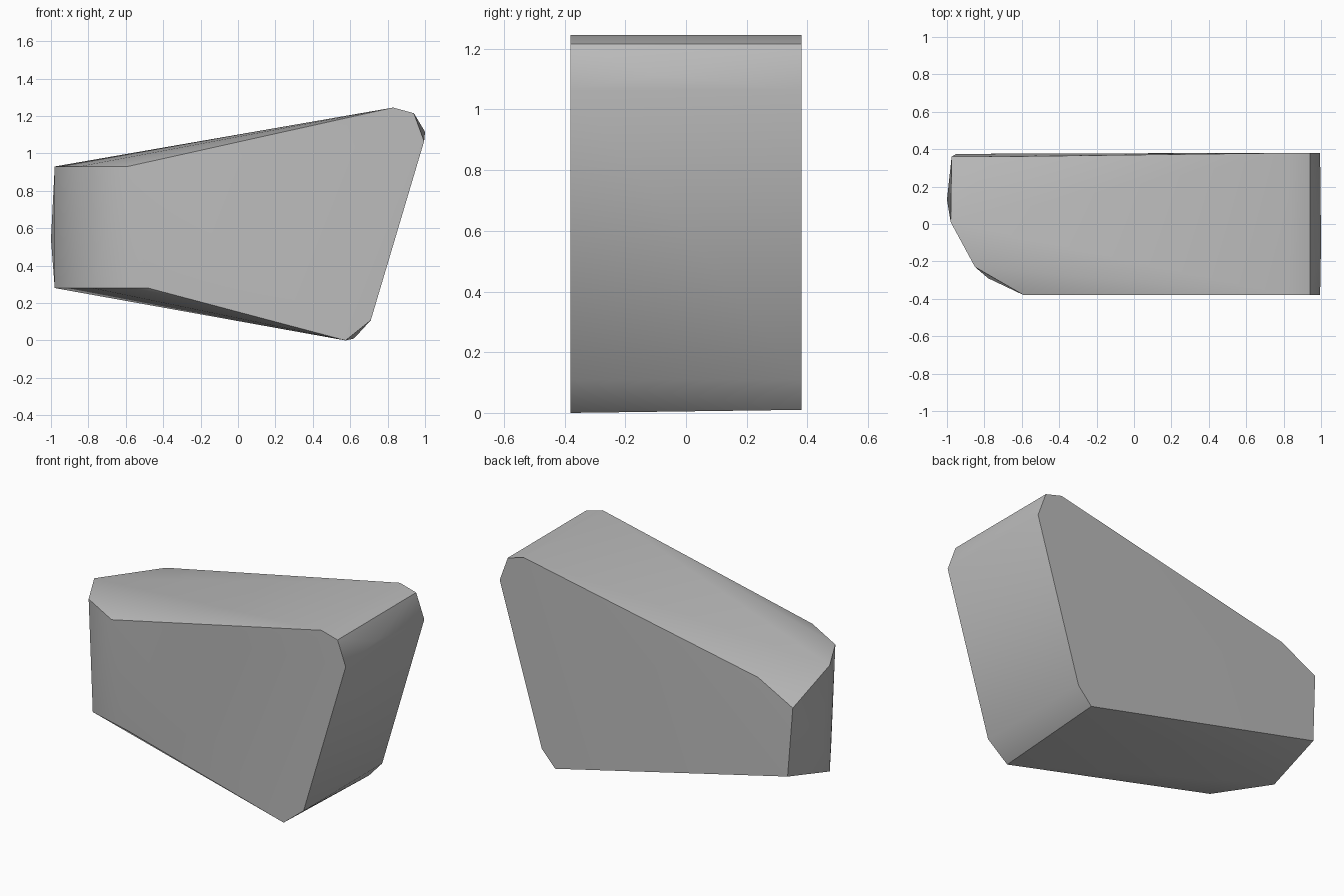
import bpy, bmesh, math

cube = bpy.data.objects.get("Cube")
if cube:
    bpy.data.objects.remove(cube, do_unlink=True)

# Matte grey stone
stone = bpy.data.materials.new("stone_grey")
stone.use_nodes = True
GREY = (0.5, 0.5, 0.5, 1.0)
stone.diffuse_color = GREY
stone.node_tree.nodes["Principled BSDF"].inputs["Base Color"].default_value = GREY

D = 0.38  # half depth
# Chamfered tall end, shared by the front and back (x, z)
tall_end = [(0.83, 1.245), (0.94, 1.215), (0.995, 1.065), (0.71, 0.108)]
corners = [(x, y, z) for y in (-D, D) for x, z in tall_end]

# Bottom edge of the tall end, slightly skewed
corners += [(0.575, -D, 0), (0.62, D, 0.01)]
# Chipped ridge near the top of the tall end
corners += [(1.0, -0.1, 1.115)]
# Rounded front corner of the low end, upper then lower
corners += [(-0.59, -D, 0.93), (-0.85, -0.23, 0.93), (-0.98, 0.01, 0.93)]
corners += [(-0.48, -D, 0.28), (-0.78, -0.29, 0.28), (-0.98, 0.01, 0.28)]
# Back corner of the low end and its slight bulge
corners += [(-0.74, 0.36, 0.925), (-0.975, 0.36, 0.80), (-0.95, 0.375, 0.38)]
corners += [(-1.0, 0.13, 0.54)]

# Wrap the corners in a convex boulder
bm = bmesh.new()
for c in corners:
    bm.verts.new(c)
bmesh.ops.convex_hull(bm, input=bm.verts)
bmesh.ops.dissolve_limit(bm, angle_limit=math.radians(1),
                         verts=bm.verts, edges=bm.edges)
bmesh.ops.recalc_face_normals(bm, faces=bm.faces)
mesh = bpy.data.meshes.new("boulder")
bm.to_mesh(mesh)
bm.free()
mesh.materials.append(stone)

boulder = bpy.data.objects.new("boulder", mesh)
bpy.context.collection.objects.link(boulder)
bpy.context.view_layer.objects.active = boulder
boulder.select_set(True)
bpy.ops.object.shade_smooth_by_angle(angle=math.radians(38))
